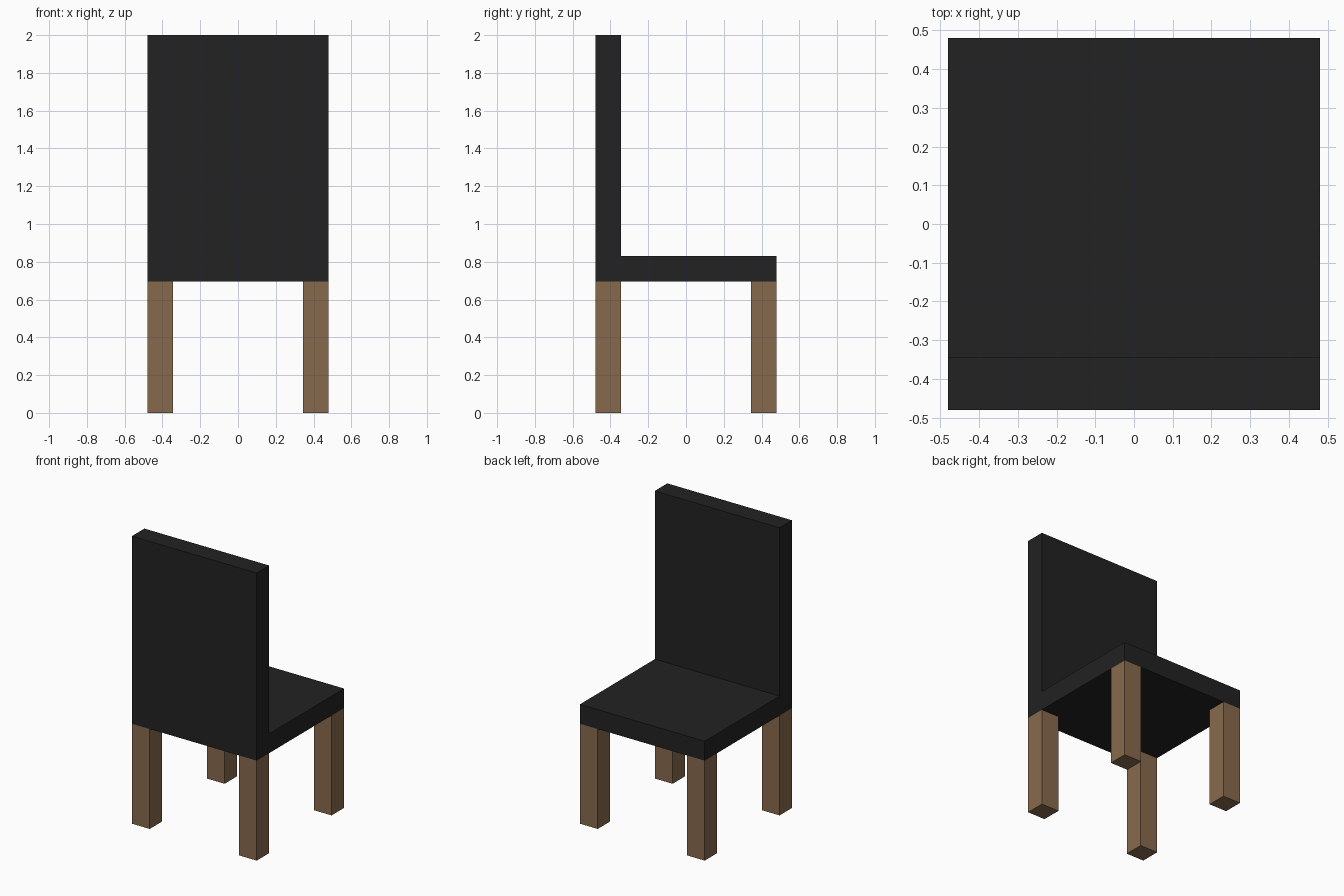
import bpy
import bmesh

HALF = 0.48        # half of width and depth
THICK = 0.137      # thickness of legs, seat and backrest
SEAT_BOTTOM = 0.695
SEAT_TOP = 0.83
HEIGHT = 2.0

cube = bpy.data.objects.get("Cube")
if cube:
    bpy.data.objects.remove(cube, do_unlink=True)


def make_material(name, rgb):
    mat = bpy.data.materials.new(name)
    mat.use_nodes = True
    mat.diffuse_color = (*rgb, 1)
    mat.node_tree.nodes["Principled BSDF"].inputs["Base Color"].default_value = (*rgb, 1)
    return mat


def extrude_profile(name, points, axis_vector, mat):
    """Fill a flat outline and extrude it along a vector."""
    bm = bmesh.new()
    face = bm.faces.new([bm.verts.new(p) for p in points])
    result = bmesh.ops.extrude_face_region(bm, geom=[face], use_keep_orig=True)
    moved = [v for v in result["geom"] if isinstance(v, bmesh.types.BMVert)]
    bmesh.ops.translate(bm, verts=moved, vec=axis_vector)
    bmesh.ops.recalc_face_normals(bm, faces=bm.faces)
    mesh = bpy.data.meshes.new(name)
    bm.to_mesh(mesh)
    bm.free()
    mesh.materials.append(mat)
    obj = bpy.data.objects.new(name, mesh)
    bpy.context.collection.objects.link(obj)
    return obj


black = make_material("black upholstery", (0.016, 0.016, 0.016))
wood = make_material("brown wood", (0.242, 0.144, 0.073))

# Seat and backrest: one L-shaped side outline across the full width
inner = THICK - HALF
outline = [(-HALF, SEAT_BOTTOM), (HALF, SEAT_BOTTOM), (HALF, SEAT_TOP),
           (inner, SEAT_TOP), (inner, HEIGHT), (-HALF, HEIGHT)]
extrude_profile("seat_and_backrest", [(-HALF, y, z) for y, z in outline],
                (2 * HALF, 0, 0), black)

# Four square legs flush with the corners
for y_name, sy in (("front", -1), ("back", 1)):
    for x_name, sx in (("right", -1), ("left", 1)):
        x0, x1 = sx * HALF, sx * (HALF - THICK)
        y0, y1 = sy * HALF, sy * (HALF - THICK)
        foot = [(x0, y0, 0), (x1, y0, 0), (x1, y1, 0), (x0, y1, 0)]
        extrude_profile(f"{y_name}_{x_name}_leg", foot, (0, 0, SEAT_BOTTOM), wood)
